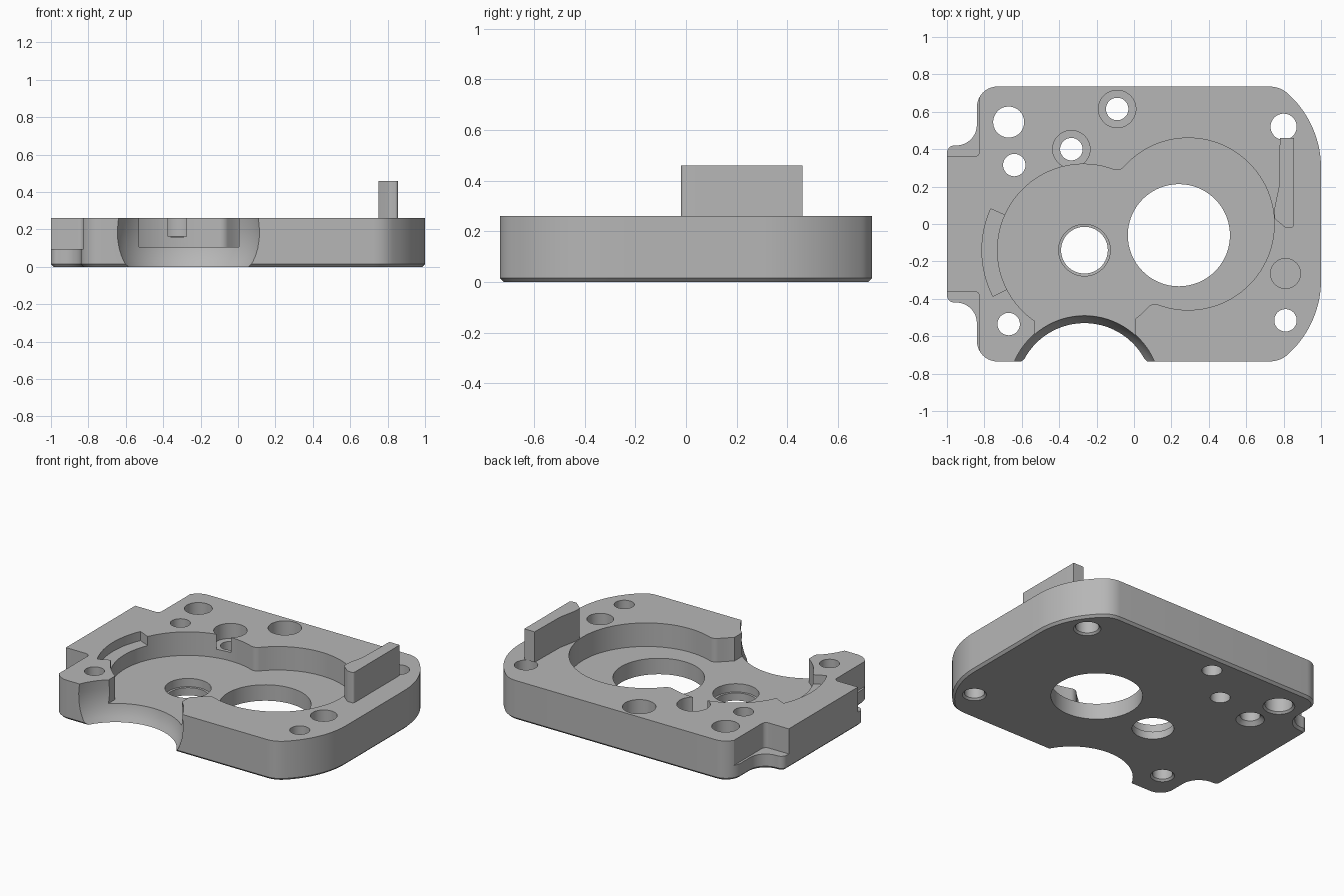
import bpy, bmesh
from math import cos, sin, pi, radians, atan2, tan
from mathutils import Vector

if "Cube" in bpy.data.objects:
    bpy.data.objects.remove(bpy.data.objects["Cube"])

TOP, FLOOR, HALF = 0.26, 0.105, 0.735

grey = bpy.data.materials.new("grey metal")
grey.use_nodes = True
colour = (0.47, 0.47, 0.47, 1)
grey.diffuse_color = colour
grey.node_tree.nodes["Principled BSDF"].inputs["Base Color"].default_value = colour


def arc(cx, cy, r, a0, a1, n=24):
    return [Vector((cx + r * cos(a0 + (a1 - a0) * i / n),
                    cy + r * sin(a0 + (a1 - a0) * i / n))) for i in range(n + 1)]


def rounded(corners, n=10):
    """Polygon from (x, y, radius) corners."""
    out = []
    for i, (x, y, r) in enumerate(corners):
        p = Vector((x, y))
        if r == 0:
            out.append(p)
            continue
        u = (Vector(corners[i - 1][:2]) - p).normalized()
        v = (Vector(corners[(i + 1) % len(corners)][:2]) - p).normalized()
        half = u.angle(v) / 2
        c = p + (u + v).normalized() * (r / sin(half))
        s, e = p + u * (r / tan(half)) - c, p + v * (r / tan(half)) - c
        a = atan2(s.y, s.x)
        turn = (atan2(e.y, e.x) - a + pi) % (2 * pi) - pi
        out += arc(c.x, c.y, r, a, a + turn, n)
    return out


def loft(name, rings):
    """Closed solid through stacked rings of 3D points."""
    bm = bmesh.new()
    rows = [[bm.verts.new(p) for p in ring] for ring in rings]
    n = len(rows[0])
    for low, high in zip(rows, rows[1:]):
        for i in range(n):
            j = (i + 1) % n
            bm.faces.new((low[i], low[j], high[j], high[i]))
    bm.faces.new(rows[0])
    bm.faces.new(rows[-1])
    bmesh.ops.recalc_face_normals(bm, faces=bm.faces)
    mesh = bpy.data.meshes.new(name)
    bm.to_mesh(mesh)
    bm.free()
    ob = bpy.data.objects.new(name, mesh)
    bpy.context.collection.objects.link(ob)
    mesh.materials.append(grey)
    return ob


def inset(pts, d):
    out = []
    for i, p in enumerate(pts):
        u = (p - pts[i - 1]).normalized()
        v = (pts[(i + 1) % len(pts)] - p).normalized()
        m = (Vector((-u.y, u.x)) + Vector((-v.y, v.x))).normalized()
        out.append(p + m * (d / max(0.3, m.dot(Vector((-u.y, u.x))))))
    return out


def prism(name, pts, z0, z1):
    return loft(name, [[(p.x, p.y, z) for p in pts] for z in (z0, z1)])


def turned(name, x, y, profile, n=64):
    """Round solid from (z, radius) pairs."""
    return loft(name, [[(p.x, p.y, z) for p in arc(x, y, r, 0, 2 * pi, n)[:-1]]
                       for z, r in profile])


def smooth(ob):
    bpy.ops.object.select_all(action='DESELECT')
    bpy.context.view_layer.objects.active = ob
    ob.select_set(True)
    bpy.ops.object.shade_smooth_by_angle(angle=radians(25))


def cut(ob, cutter):
    mod = ob.modifiers.new("cut", 'BOOLEAN')
    mod.operation, mod.solver, mod.object = 'DIFFERENCE', 'EXACT', cutter
    bpy.context.view_layer.objects.active = ob
    bpy.ops.object.modifier_apply(modifier=mod.name)
    bpy.data.objects.remove(cutter)


# Plate outline: bowed right side, rounded corners and a tab on the other side
bow = [(p.x, p.y, 0) for p in arc(0.466, 0.3, 0.534, 0, radians(46), 16)]
upper = bow + [(0.784, HALF, 0.15), (-0.84, HALF, 0.11), (-0.84, 0.42, 0.11), (-1, 0.42, 0.04)]
outline = rounded(upper + [(x, -y, r) for x, y, r in reversed(upper)])
small = inset(outline, 0.015)
plate = loft("base_plate", [[(p.x, p.y, 0) for p in small],
                            [(p.x, p.y, 0.015) for p in outline],
                            [(p.x, p.y, TOP) for p in outline]])

# Steps on both sides of the tab
for s in (1, -1):
    step = [(-1.1, 0.36 * s, 0), (-0.825, 0.36 * s, 0.03), (-0.825, 0.9 * s, 0), (-1.1, 0.9 * s, 0)]
    cut(plate, prism("step_cutter", rounded(step), 0.095, 0.4))

# Pocket of two overlapping round chambers with blended junctions
a, b, R, f = Vector((0.29, 0)), Vector((-0.27, -0.14)), 0.46, 0.05
mid, axis = (a + b) / 2, (a - b)
side = Vector((-axis.y, axis.x)).normalized()
reach = ((R + f) ** 2 - (axis.length / 2) ** 2) ** 0.5
hi, lo = mid + side * reach, mid - side * reach


def heading(p, q):
    return atan2(q.y - p.y, q.x - p.x)


def sweep(c, r, p, q, ccw, n):
    s = heading(c, p)
    t = (heading(c, q) - s) % (2 * pi)
    return arc(c.x, c.y, r, s, s + (t if ccw else t - 2 * pi), n)


pocket = (sweep(a, R, lo, hi, True, 64) + sweep(hi, f, a, b, False, 10)[1:-1]
          + sweep(b, R, hi, lo, True, 64) + sweep(lo, f, b, a, False, 10)[1:-1])
cut(plate, prism("pocket_cutter", pocket, FLOOR, 0.4))

# Curved shallow ledge beside the pocket
ledge = (arc(b.x, b.y, 0.543, radians(156), radians(207), 32)
         + arc(b.x, b.y, 0.42, radians(207), radians(156), 32))
cut(plate, prism("ledge_cutter", ledge, 0.2, 0.4))

# Scooped opening at the front and its gateway into the pocket
gate = [(-0.53, -0.64, 0), (0.005, -0.64, 0), (0.005, -0.49, 0), (-0.53, -0.49, 0)]
cut(plate, prism("gate_cutter", rounded(gate), FLOOR, 0.4))
scoop = [(-0.05, 0.34), (0, 0.365), (0.03, 0.381), (0.06, 0.393), (0.1, 0.404),
         (0.15, 0.411), (0.2, 0.412), (0.26, 0.407), (0.35, 0.39)]
cut(plate, turned("scoop_cutter", -0.265, -0.895, scoop, 128))

# Large bore and stepped bearing bore
cut(plate, turned("bore_cutter", 0.24, -0.06, [(-0.1, 0.273), (0.4, 0.273)], 96))
cut(plate, turned("bearing_cutter", -0.265, -0.14,
                  [(-0.1, 0.125), (0.05, 0.125), (0.051, 0.138), (0.4, 0.138)]))

# Through holes, chamfered underneath
for x, y, r in [(-0.67, 0.545, 0.083), (-0.64, 0.315, 0.06), (-0.67, -0.535, 0.06),
                (0.81, -0.515, 0.06), (0.8, 0.52, 0.07)]:
    c = 0.025 if x == -0.64 else 0.012
    cut(plate, turned("hole_cutter", x, y, [(-0.1, r + c), (0, r + c), (c, r), (0.4, r)], 48))

# Counterbored holes and the blind socket
for x, y in [(-0.335, 0.4), (-0.09, 0.615)]:
    cut(plate, turned("counterbore_cutter", x, y,
                      [(-0.1, 0.06), (0.16, 0.06), (0.161, 0.1), (0.4, 0.1)], 48))
cut(plate, turned("socket_cutter", 0.81, -0.265, [(0.1, 0.08), (0.4, 0.08)], 48))
smooth(plate)

# Raised rib next to the pocket
rib_shape = [(0.855, 0.46, 0), (0.78, 0.46, 0), (0.775, 0.2, 0.1), (0.75, 0.08, 0.05),
             (0.75, 0.03, 0.02), (0.81, -0.02, 0.02), (0.855, -0.02, 0.015)]
smooth(prism("raised_rib", rounded(rib_shape, 5), TOP, 0.46))
